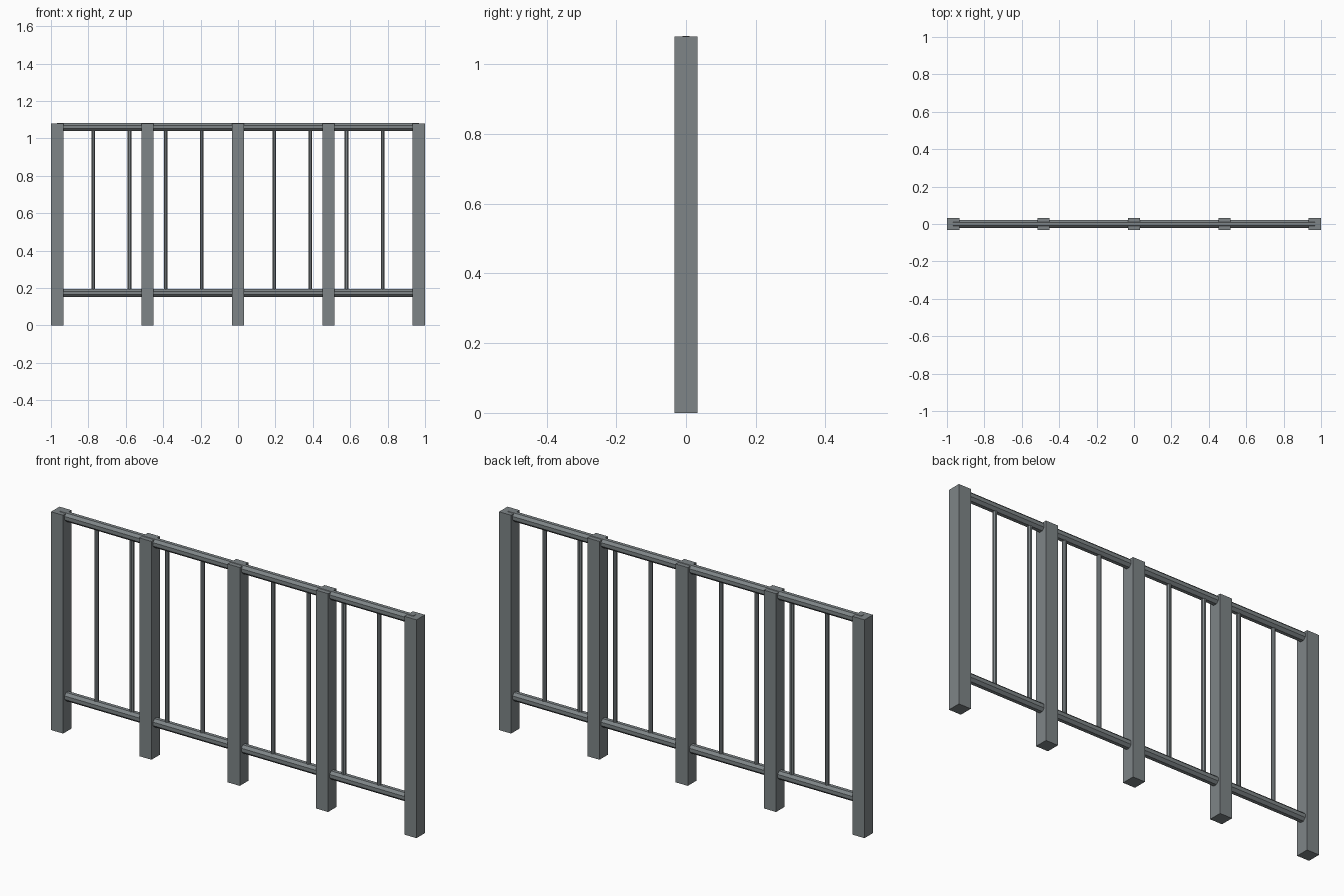
import bpy
from math import pi

if "Cube" in bpy.data.objects:
    bpy.data.objects.remove(bpy.data.objects["Cube"])

POST_W, POST_H = 0.066, 1.08
END = 1 - POST_W / 2          # centre of the end posts
TOP_Z, LOW_Z = 1.061, 0.173   # rail centre heights

# blue-grey painted metal
METAL = bpy.data.materials.new("grey_metal")
METAL.diffuse_color = (0.21, 0.235, 0.245, 1)
METAL.use_nodes = True
METAL.node_tree.nodes["Principled BSDF"].inputs["Base Color"].default_value = METAL.diffuse_color


def post(x):
    bpy.ops.mesh.primitive_cube_add(size=1, location=(x, 0, POST_H / 2))
    o = bpy.context.object
    o.name = "post"
    o.scale = (POST_W, POST_W, POST_H)
    o.data.materials.append(METAL)


def octagon_bar(name, radius, length, loc, along_x=False):
    bpy.ops.mesh.primitive_cylinder_add(vertices=8, radius=radius, depth=length)
    o = bpy.context.object
    o.name = name
    o.rotation_euler = (0, 0, pi / 8)      # flats face the axes
    bpy.ops.object.transform_apply(location=False, rotation=True, scale=False)
    if along_x:
        o.rotation_euler = (0, pi / 2, 0)
    o.location = loc
    o.data.materials.append(METAL)


# five square posts
for i in range(-2, 3):
    post(i * END / 2)

# top and bottom rails
octagon_bar("top_rail", 0.0228, 2 * END, (0, 0, TOP_Z), True)
octagon_bar("bottom_rail", 0.0228, 2 * END, (0, 0, LOW_Z), True)

# thin balusters between the rails (the middle and end positions are posts)
for i in range(-4, 5):
    if i:
        octagon_bar("baluster", 0.011, TOP_Z - LOW_Z,
                    (i * END / 5, 0, (TOP_Z + LOW_Z) / 2))
